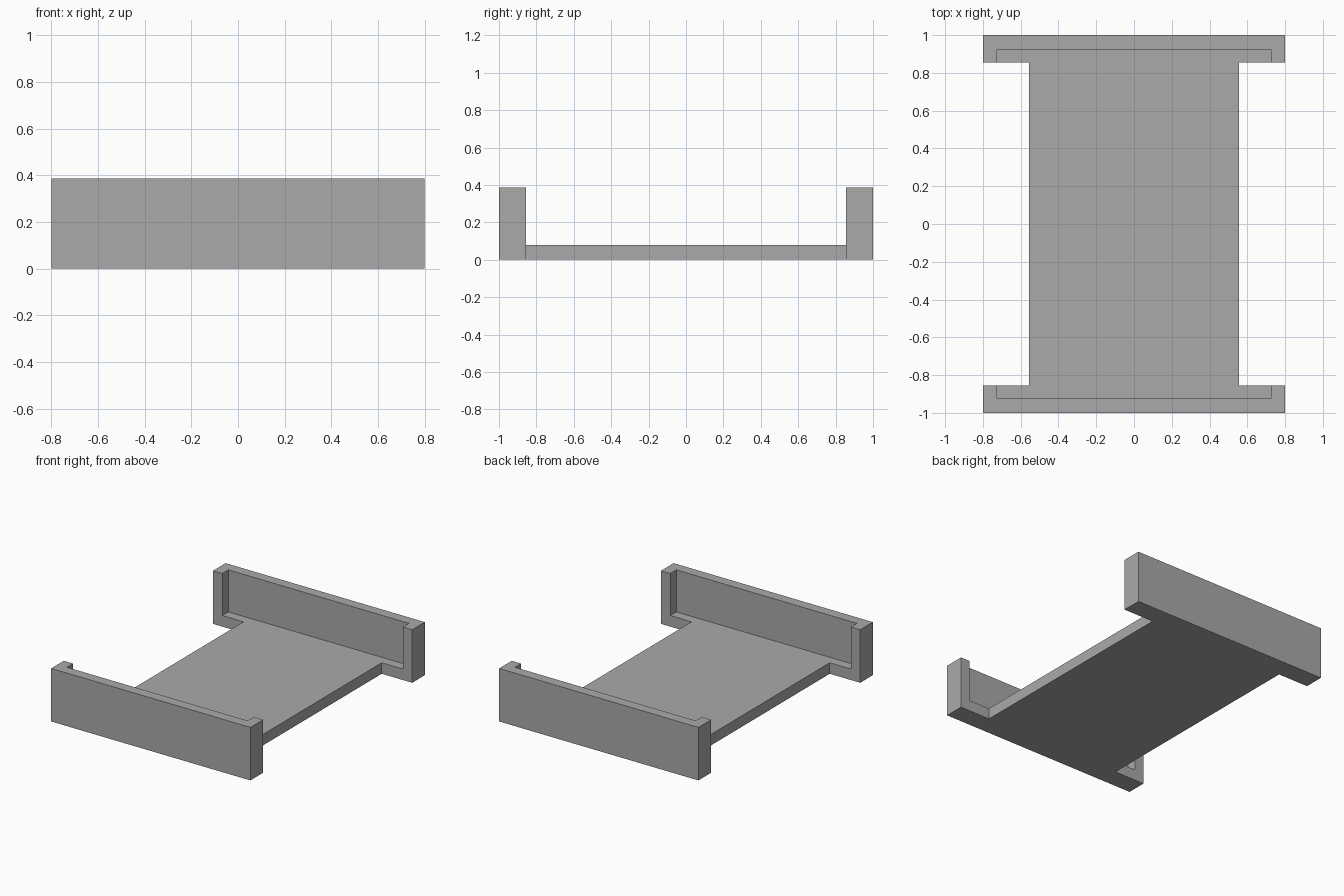
import bpy
import bmesh
from mathutils import Matrix, Vector

cube = bpy.data.objects.get("Cube")
if cube:
    bpy.data.objects.remove(cube, do_unlink=True)

END_X, NECK_X = 0.80, 0.555
END_Y, NECK_Y = 1.0, 0.855
HEIGHT, FLOOR, WALL = 0.385, 0.08, 0.075

# Plain grey material
grey = bpy.data.materials.new("grey")
grey.use_nodes = True
colour = (0.4, 0.4, 0.4, 1)
grey.diffuse_color = colour
grey.node_tree.nodes["Principled BSDF"].inputs["Base Color"].default_value = colour


def add_object(name, bm):
    bmesh.ops.recalc_face_normals(bm, faces=bm.faces)
    mesh = bpy.data.meshes.new(name)
    bm.to_mesh(mesh)
    bm.free()
    mesh.materials.append(grey)
    obj = bpy.data.objects.new(name, mesh)
    bpy.context.collection.objects.link(obj)
    return obj


# Tray body: I-shaped outline, mirrored from one corner and extruded
corner = [(NECK_X, NECK_Y), (END_X, NECK_Y), (END_X, END_Y)]
half = [(x, -y) for x, y in reversed(corner)] + corner
outline = half + [(-x, -y) for x, y in half]
bm = bmesh.new()
base = bm.faces.new([bm.verts.new((x, y, 0)) for x, y in outline])
top = bmesh.ops.extrude_face_region(bm, geom=[base], use_keep_orig=True)["geom"]
bmesh.ops.translate(bm, vec=(0, 0, HEIGHT),
                    verts=[v for v in top if isinstance(v, bmesh.types.BMVert)])
tray = add_object("end_walled_tray", bm)

# Hollow: leaves the floor and a lipped wall at each end
bm = bmesh.new()
size = Vector((2 * (END_X - WALL), 2 * (END_Y - WALL), HEIGHT))
place = Matrix.Translation((0, 0, FLOOR + HEIGHT / 2))
bmesh.ops.create_cube(bm, size=1, matrix=place @ Matrix.Diagonal(size.to_4d()))
cutter = add_object("hollow_cutter", bm)
cutter.hide_render = True

cut = tray.modifiers.new("hollow", "BOOLEAN")
cut.operation = "DIFFERENCE"
cut.solver = "EXACT"
cut.object = cutter

# Bake the cut and drop the cutter
bpy.context.view_layer.update()
evaluated = tray.evaluated_get(bpy.context.evaluated_depsgraph_get())
tray_mesh = bpy.data.meshes.new_from_object(evaluated)
tray.modifiers.clear()
tray.data = tray_mesh
bpy.data.objects.remove(cutter, do_unlink=True)
